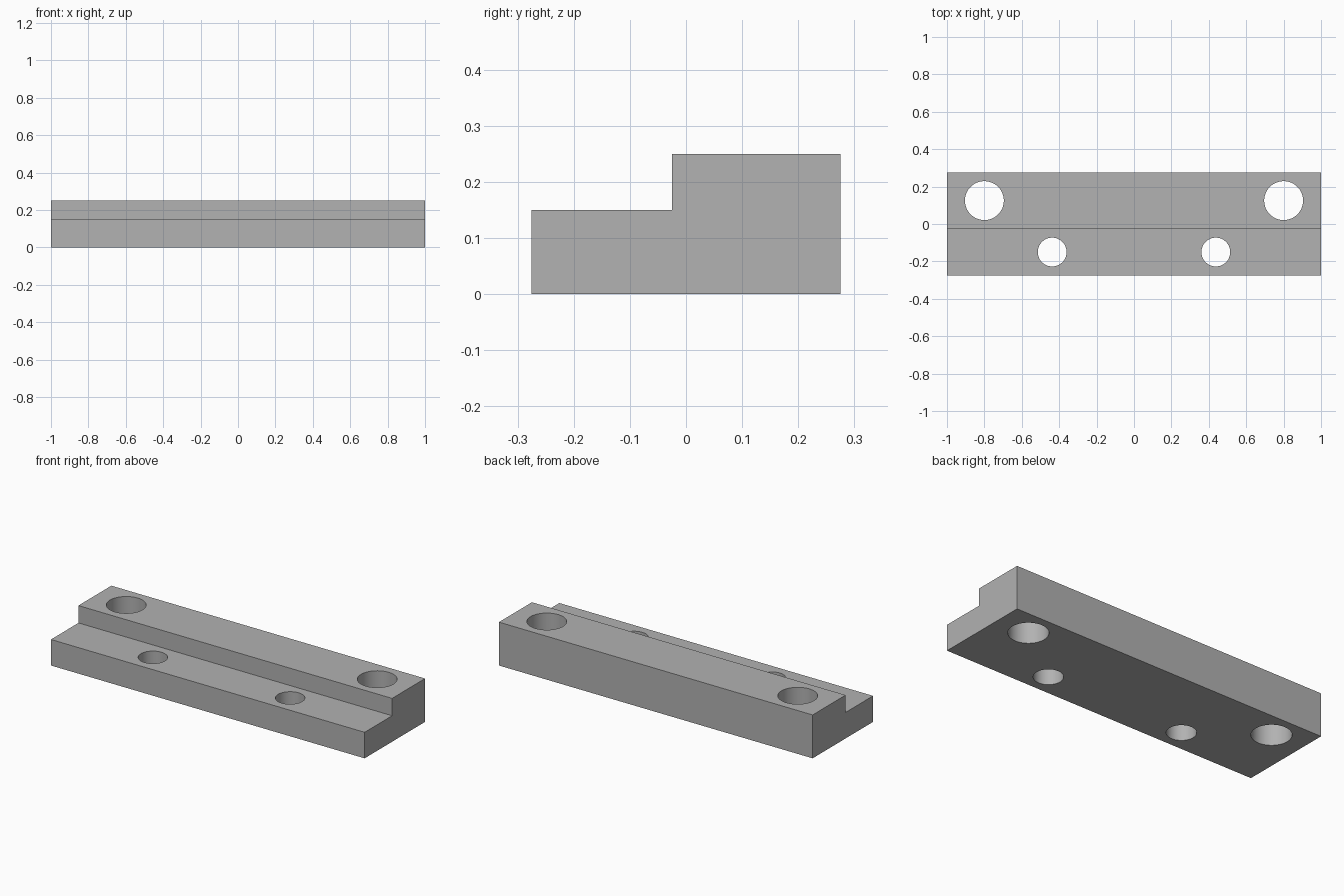
import bpy
import bmesh

if "Cube" in bpy.data.objects:
    bpy.data.objects.remove(bpy.data.objects["Cube"], do_unlink=True)

LENGTH = 2.0

# Single grey material
grey = bpy.data.materials.new("plain_grey")
grey.use_nodes = True
colour = (0.445, 0.445, 0.445, 1.0)
grey.diffuse_color = colour
grey.node_tree.nodes["Principled BSDF"].inputs["Base Color"].default_value = colour

# Stepped bar: side profile (y, z) extruded along x
profile = [(-0.275, 0), (0.275, 0), (0.275, 0.25),
           (-0.025, 0.25), (-0.025, 0.15), (-0.275, 0.15)]
bm = bmesh.new()
end = bm.faces.new([bm.verts.new((-LENGTH / 2, y, z)) for y, z in profile])
extruded = bmesh.ops.extrude_face_region(bm, geom=[end])["geom"]
bmesh.ops.translate(bm, vec=(LENGTH, 0, 0),
                    verts=[v for v in extruded if isinstance(v, bmesh.types.BMVert)])
bmesh.ops.recalc_face_normals(bm, faces=bm.faces)
mesh = bpy.data.meshes.new("stepped_bar")
bm.to_mesh(mesh)
bm.free()
mesh.materials.append(grey)
bar = bpy.data.objects.new("stepped_bar", mesh)
bpy.context.collection.objects.link(bar)


def drill(name, x, y, radius):
    """Cut a vertical through hole in the bar."""
    bpy.ops.mesh.primitive_cylinder_add(vertices=64, radius=radius, depth=1,
                                        location=(x, y, 0.1))
    cutter = bpy.context.object
    cutter.name = name
    cutter.hide_render = True
    cutter.data.materials.append(grey)
    cut = bar.modifiers.new(name, 'BOOLEAN')
    cut.operation = 'DIFFERENCE'
    cut.solver = 'EXACT'
    cut.object = cutter
    bpy.context.view_layer.objects.active = bar
    bpy.ops.object.modifier_apply(modifier=cut.name)
    bpy.data.objects.remove(cutter, do_unlink=True)


# Mirrored pairs of holes: large on the tall step, small on the low step
for side in (-1, 1):
    drill("large_hole_cutter", side * 0.8, 0.125, 0.104)
    drill("small_hole_cutter", side * 0.4375, -0.15, 0.077)

# Smooth hole walls with sharp rims
bpy.ops.object.select_all(action='DESELECT')
bar.select_set(True)
bpy.context.view_layer.objects.active = bar
bpy.ops.object.shade_smooth_by_angle()
